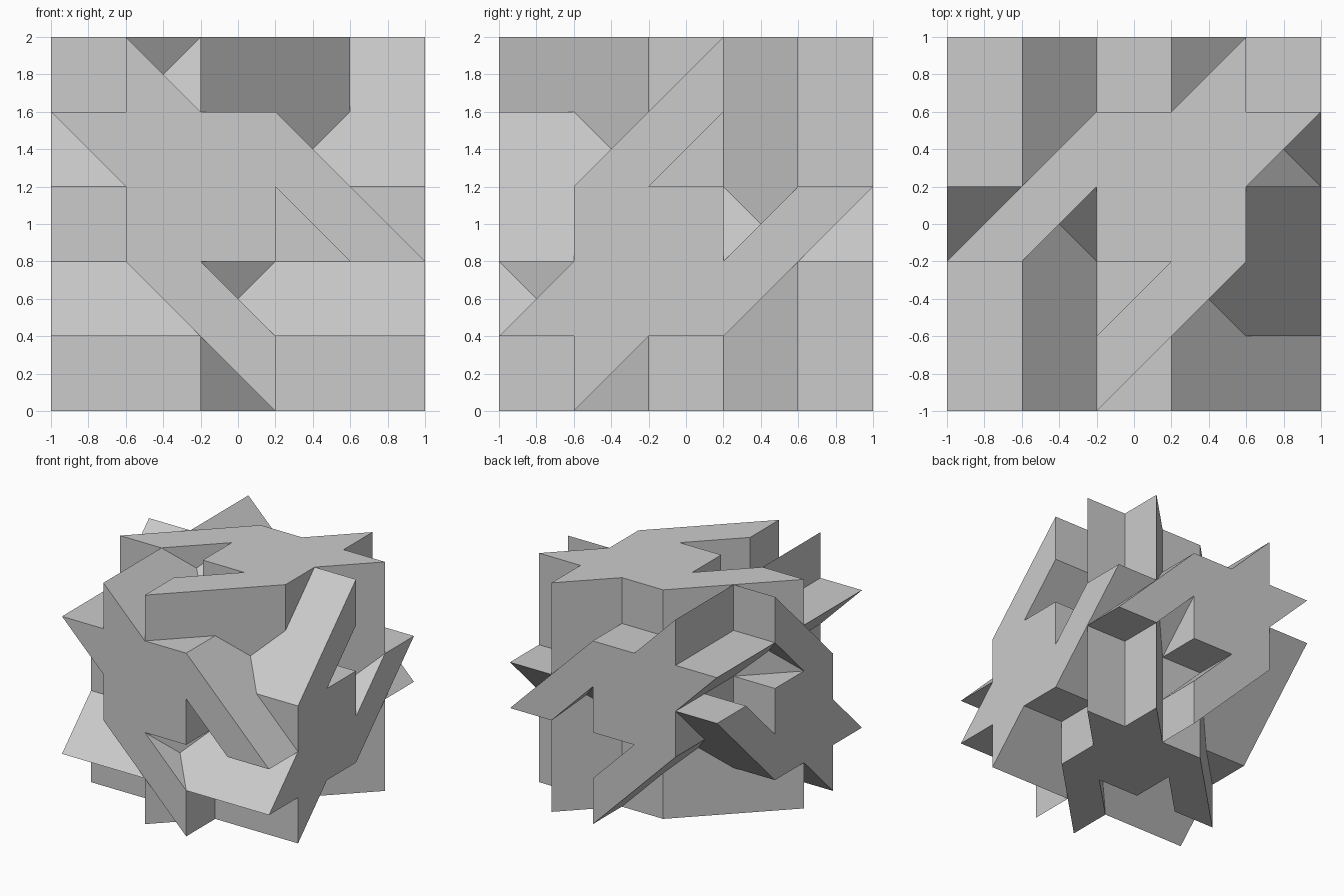
import bpy, bmesh

if "Cube" in bpy.data.objects:
    bpy.data.objects.remove(bpy.data.objects["Cube"])

U = 0.2  # grid unit
# Star cross-section in grid units, as seen from the right (y, z)
STAR = [(-5, -3), (-3, -3), (-3, -5), (-1, -3), (1, -3), (3, -1), (5, 1), (3, 1),
        (1, -1), (1, 1), (-1, 1), (1, 3), (1, 5), (-1, 3), (-3, 1), (-3, -1)]


def star_prism(name, place):
    """Extrude the star over the full width; place(a, b, t) maps it to x, y, z."""
    bm = bmesh.new()
    rings = [[bm.verts.new([c * U for c in place(a, b, t)]) for a, b in STAR]
             for t in (-5, 5)]
    n = len(STAR)
    for ring in rings:
        bm.faces.new(ring)
    for i in range(n):
        j = (i + 1) % n
        bm.faces.new((rings[0][i], rings[0][j], rings[1][j], rings[1][i]))
    bmesh.ops.recalc_face_normals(bm, faces=bm.faces)
    bmesh.ops.translate(bm, verts=bm.verts, vec=(0, 0, 1))
    mesh = bpy.data.meshes.new(name)
    bm.to_mesh(mesh)
    bm.free()
    ob = bpy.data.objects.new(name, mesh)
    bpy.context.collection.objects.link(ob)
    return ob


# Three star bars crossing at the centre, one along each axis
body = star_prism("crossed_star_bars", lambda a, b, t: (t, a, b))
bars = [star_prism("star_bar_depth", lambda a, b, t: (a, t, -b)),
        star_prism("star_bar_upright", lambda a, b, t: (-a, -b, t))]

# Merge the bars into one solid
for bar in bars:
    mod = body.modifiers.new("union_" + bar.name, 'BOOLEAN')
    mod.operation = 'UNION'
    mod.solver = 'EXACT'
    mod.object = bar
bpy.context.view_layer.update()
merged = bpy.data.meshes.new_from_object(
    body.evaluated_get(bpy.context.evaluated_depsgraph_get()))
body.modifiers.clear()
body.data = merged
for bar in bars:
    bpy.data.objects.remove(bar)
